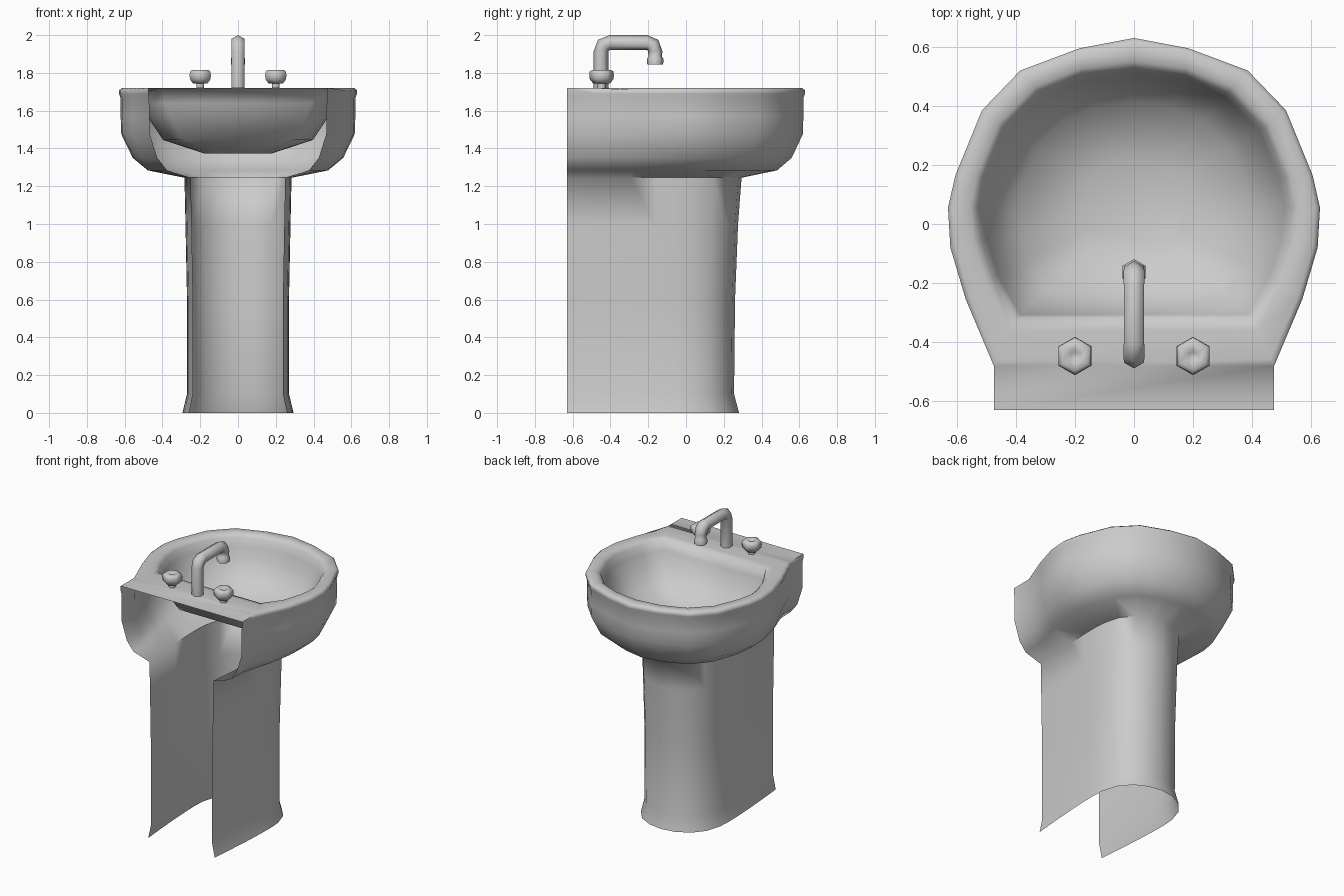
import bpy, bmesh, math
from mathutils import Vector

if "Cube" in bpy.data.objects:
    bpy.data.objects.remove(bpy.data.objects["Cube"])

# half outlines seen from above, from front centre round to the back
RIM = [(0, .63), (.185, .595), (.385, .52), (.515, .385), (.605, .165),
       (.63, .055), (.622, -.08), (.57, -.255), (.475, -.48), (.475, -.63)]
BASIN = [(0, .525), (.175, .505), (.32, .445), (.44, .325), (.508, .16),
         (.53, .055), (.515, -.06), (.475, -.185), (.40, -.32)]
FOOT = [(0, .265), (.09, .25), (.175, .205), (.235, .13), (.265, .03),
        (.27, -.06), (.268, -.16), (.262, -.3), (.25, -.48), (.238, -.63)]


def blend(a, b, t):
    return [(p[0] + (q[0] - p[0]) * t, p[1] + (q[1] - p[1]) * t) for p, q in zip(a, b)]


def add_ring(bm, half, z):
    """Mirror a half outline into a full open row of vertices at height z."""
    pts = [(-x, y) for x, y in half[:0:-1]] + list(half)
    return [bm.verts.new((x, y, z)) for x, y in pts]


def bridge(bm, a, b, closed=False):
    n = len(a)
    for i in range(n if closed else n - 1):
        j = (i + 1) % n
        bm.faces.new((a[i], a[j], b[j], b[i]))


def finish(bm, name, angle=75):
    bmesh.ops.recalc_face_normals(bm, faces=bm.faces)
    me = bpy.data.meshes.new(name)
    bm.to_mesh(me)
    bm.free()
    ob = bpy.data.objects.new(name, me)
    bpy.context.collection.objects.link(ob)
    bpy.ops.object.select_all(action='DESELECT')
    ob.select_set(True)
    bpy.context.view_layer.objects.active = ob
    bpy.ops.object.shade_smooth_by_angle(angle=math.radians(angle))
    return ob


def skin(name, rings):
    """Closed tube through rings of points, capped at both ends."""
    bm = bmesh.new()
    vs = [[bm.verts.new(p) for p in r] for r in rings]
    for a, b in zip(vs, vs[1:]):
        bridge(bm, a, b, True)
    bm.faces.new(vs[0])
    bm.faces.new(vs[-1])
    return finish(bm, name)


# basin and pedestal: one thin shell, open at the back
bm = bmesh.new()
rings = []
for z, sx, sy in [(0, 1.09, 1.06), (.1, 1, .96), (.6, 1, .98), (1.0, 1.03, 1.04), (1.245, 1.05, 1.11)]:
    half = [(x * sx, y * sy if y > 0 else y) for x, y in FOOT]
    rings.append(add_ring(bm, half, z))
top_foot = half
for z, t in [(1.284, .56), (1.35, .79), (1.475, .965), (1.57, .975), (1.67, .978), (1.69, 1), (1.708, 1)]:
    rings.append(add_ring(bm, blend(top_foot, RIM, t), z))
for a, b in zip(rings, rings[1:]):
    bridge(bm, a, b)

# rolled rim and flat tap deck
outer = rings[-1]
for i in (0, 1, -2, -1):
    outer[i].co.z = 1.72
rim = [outer[1:-1]]
for z, t in [(1.72, .15), (1.72, .75), (1.697, 1)]:
    rim.append(add_ring(bm, blend(RIM, BASIN, t), z))
rim[-1][0].co.z = rim[-1][-1].co.z = 1.715
for a, b in zip(rim, rim[1:]):
    bridge(bm, a, b)
    bm.faces.new((a[0], b[0], b[-1], a[-1]))
bm.faces.new((outer[0], outer[1], outer[-2], outer[-1]))

# hollow of the basin
prev = rim[-1]
for z, s in [(1.64, .965), (1.565, .9), (1.445, .75), (1.372, .33)]:
    ring = add_ring(bm, [(x * s, .06 + (y - .06) * s) for x, y in BASIN], z)
    bridge(bm, prev, ring, True)
    prev = ring
bm.faces.new(prev)
finish(bm, "basin_and_pedestal")

# spout: six-sided bent pipe with a wider nozzle (y, z, direction angle, radius)
PATH = [(-.45, 1.72, 90, .039), (-.45, 1.915, 90, .039), (-.437, 1.946, 45, .041),
        (-.405, 1.96, 0, .04), (-.205, 1.96, 0, .04), (-.176, 1.946, -45, .041),
        (-.163, 1.915, -90, .038), (-.163, 1.885, -90, .036), (-.163, 1.875, -90, .044),
        (-.163, 1.845, -90, .042)]
spout = []
for y, z, deg, r in PATH:
    a = math.radians(deg)
    side = Vector((0, -math.sin(a), math.cos(a)))
    c = Vector((0, y, z))
    spout.append([c + r * (side * math.cos(k * math.pi / 3) + Vector((math.sin(k * math.pi / 3), 0, 0)))
                  for k in range(6)])
skin("spout", spout)

# tap knobs: six-sided turned profile (radius, z)
KNOB = [(.024, 1.72), (.024, 1.745), (.045, 1.745), (.062, 1.765), (.065, 1.785),
        (.063, 1.806), (.05, 1.816), (.024, 1.814), (.014, 1.806)]
for name, x in (("left_knob", -.2), ("right_knob", .2)):
    skin(name, [[(x + r * math.sin(k * math.pi / 3), -.447 + r * math.cos(k * math.pi / 3), z)
                 for k in range(6)] for r, z in KNOB])
